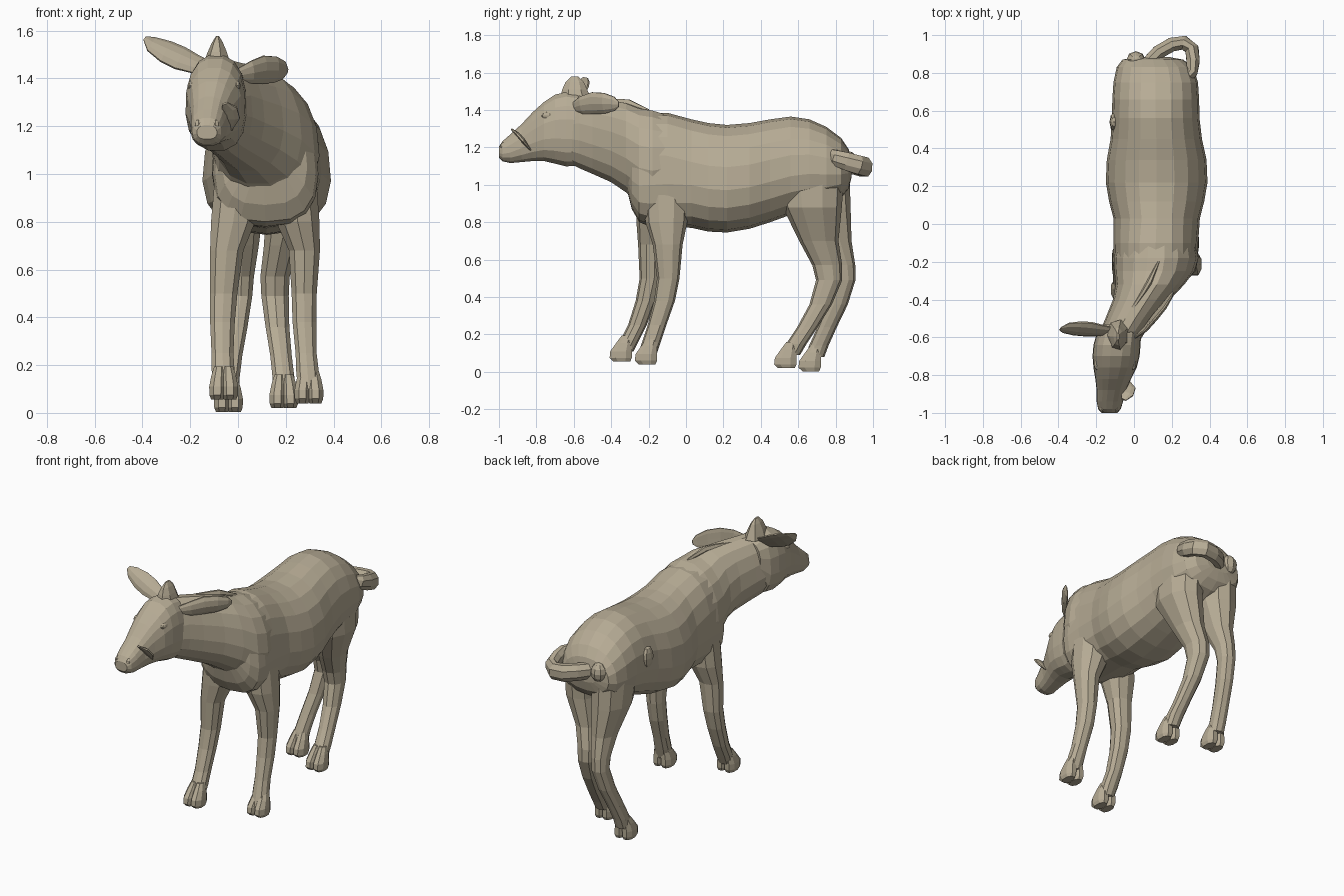
import bpy, bmesh, math
from mathutils import Vector as V

hide = bpy.data.materials.new("hide")
hide.diffuse_color = (.47, .41, .30, 1)


def loft(name, rings):
    """Skin a list of closed rings and cap both ends; flat shaded."""
    bm = bmesh.new()
    rows = [[bm.verts.new(p) for p in r] for r in rings]
    n = len(rows[0])
    for a, b in zip(rows, rows[1:]):
        for i in range(n):
            j = (i + 1) % n
            bm.faces.new((a[i], a[j], b[j], b[i]))
    bm.faces.new(rows[0])
    bm.faces.new(rows[-1])
    bmesh.ops.recalc_face_normals(bm, faces=bm.faces)
    me = bpy.data.meshes.new(name)
    bm.to_mesh(me)
    bm.free()
    me.materials.append(hide)
    ob = bpy.data.objects.new(name, me)
    bpy.context.collection.objects.link(ob)
    return ob


def ring(c, u, v, n, egg=0.0, power=1.0, cup=0.0):
    """Superellipse around c; egg narrows the +v end, cup bends the edges along v."""
    pts = []
    for i in range(n):
        a = 2 * math.pi * (i + 0.5) / n
        s, t = math.cos(a), math.sin(a)
        s = math.copysign(abs(s) ** power, s)
        t = math.copysign(abs(t) ** power, t)
        pts.append(c + u * s * (1 - egg * t) + v * (t + cup * s * s))
    return pts


def body_slices(name, rows, n, egg, power):
    """Rows: y, centre x, half width, top z, bottom z, optional own power (boxier when low)."""
    return loft(name, [ring(V((x, y, (t + b) / 2)), V((w, 0, 0)), V((0, 0, (t - b) / 2)), n, egg, *(p or [power]))
                       for y, x, w, t, b, *p in rows])


def leg_slices(name, rows, n=10):
    """Rows: x, y, z, half width in x, half depth in y."""
    return loft(name, [ring(V((x, y, z)), V((rx, 0, 0)), V((0, ry, 0)), n, 0, 0.9)
                       for x, y, z, rx, ry in rows])


def tube(name, rows, side, n=8, flat=1.0, cup=0.0):
    """Rows: x, y, z, half width along side; thickness is flat * width."""
    pts = [V(r[:3]) for r in rows]
    out = []
    for i, r in enumerate(rows):
        t = (pts[min(i + 1, len(pts) - 1)] - pts[max(i - 1, 0)]).normalized()
        u = V(side)
        u = (u - t * u.dot(t)).normalized()
        out.append(ring(pts[i], u * r[3], t.cross(u) * r[3] * flat, n, 0, 1, cup))
    return loft(name, out)


def ball(name, loc, scale, seg=10):
    bpy.ops.mesh.primitive_uv_sphere_add(segments=seg, ring_count=6, location=loc)
    ob = bpy.context.object
    ob.name, ob.scale = name, scale
    ob.data.materials.append(hide)
    return ob


# Torso with a boxy chest, neck and head
body_slices("torso", [
    (-.315, .11, .11, 1.25, .97, .8), (-.29, .112, .175, 1.29, .87, .75), (-.25, .115, .207, 1.34, .80, .72),
    (-.2, .115, .218, 1.38, .78, .74), (-.1, .115, .222, 1.385, .775, .8), (.03, .12, .227, 1.35, .77),
    (.12, .12, .25, 1.33, .75), (.22, .12, .267, 1.32, .745), (.34, .12, .262, 1.33, .765),
    (.45, .118, .24, 1.35, .80), (.56, .115, .23, 1.365, .84), (.66, .115, .228, 1.35, .87),
    (.75, .115, .222, 1.31, .89), (.83, .11, .20, 1.25, .93), (.87, .10, .16, 1.19, .98),
    (.885, .10, .08, 1.12, 1.04)], 18, .1, .88)
body_slices("neck", [
    (-.02, .12, .19, 1.35, .95), (-.18, .117, .222, 1.402, .87), (-.25, .108, .21, 1.412, .89),
    (-.32, .085, .18, 1.44, .955), (-.4, .04, .15, 1.455, 1.01), (-.5, -.02, .13, 1.47, 1.055),
    (-.57, -.06, .12, 1.48, 1.085), (-.64, -.085, .10, 1.45, 1.12)], 16, .12, .9)
body_slices("head", [
    (-.53, -.07, .09, 1.45, 1.2), (-.58, -.08, .118, 1.49, 1.10), (-.64, -.09, .125, 1.50, 1.095),
    (-.7, -.095, .125, 1.485, 1.11), (-.76, -.10, .115, 1.445, 1.125), (-.82, -.11, .095, 1.39, 1.125),
    (-.88, -.12, .078, 1.325, 1.12), (-.94, -.128, .07, 1.27, 1.115), (-.98, -.13, .06, 1.235, 1.125),
    (-1.0, -.13, .042, 1.205, 1.145)], 16, .05, .82)

# Crest on top of the head and ridge along the withers
leg_slices("head_crest", [(-.085, -.59, 1.46, .06, .085), (-.085, -.595, 1.51, .042, .068),
                          (-.085, -.595, 1.55, .024, .05), (-.085, -.595, 1.578, .006, .02)], 7)
tube("withers_ridge", [(-.03, -.48, 1.44, .02), (.05, -.36, 1.44, .022), (.08, -.31, 1.435, .025),
                       (.13, -.2, 1.395, .01)], (0, 0, 1), 6, .6)

# Ears: one raised sideways, one folded back
tube("right_ear", [(-.11, -.57, 1.445, .03), (-.18, -.57, 1.465, .05), (-.24, -.565, 1.49, .062),
                   (-.30, -.56, 1.517, .06), (-.36, -.555, 1.547, .042), (-.39, -.555, 1.57, .012)],
     (0, .55, .8), 10, .25, .7)
tube("left_ear", [(-.01, -.61, 1.41, .025), (.06, -.56, 1.425, .05), (.11, -.50, 1.435, .062),
                  (.16, -.44, 1.435, .058), (.195, -.385, 1.432, .04), (.207, -.36, 1.43, .014)],
     (.2, 0, 1), 10, .25, -.6)

# Face details
for side, name in ((-1, "right"), (1, "left")):
    ball(name + "_eye", (-.10 + side * .094, -.74, 1.37), (.018, .034, .02))
    ball(name + "_nostril", (-.13 + side * .036, -.975, 1.205), (.018, .02, .022), 8)
tube("mouth_leaf", [(-.055, -.93, 1.295, .015), (-.035, -.90, 1.27, .035), (-.025, -.87, 1.235, .035),
                    (-.035, -.83, 1.185, .012)], (1, 0, 0), 8, .35)

# Legs
leg_slices("front_left_leg", [
    (.215, -.1, 1.16, .08, .09), (.228, -.105, .97, .105, .125), (.25, -.105, .8, .095, .112),
    (.278, -.098, .68, .068, .08), (.277, -.095, .5, .055, .06), (.278, -.115, .38, .052, .056),
    (.285, -.155, .25, .046, .05), (.292, -.185, .16, .05, .05), (.297, -.205, .1, .045, .05)])
leg_slices("front_right_leg", [
    (.02, -.15, 1.16, .08, .09), (.002, -.165, .97, .105, .105), (-.02, -.17, .8, .097, .095),
    (-.047, -.188, .68, .073, .068), (-.06, -.19, .5, .06, .058), (-.065, -.215, .38, .054, .054),
    (-.065, -.26, .25, .048, .05), (-.062, -.30, .17, .05, .05), (-.06, -.33, .11, .045, .05)])
leg_slices("hind_left_leg", [
    (.215, .68, 1.2, .09, .13), (.222, .67, 1.04, .11, .175), (.222, .675, .88, .108, .158),
    (.18, .71, .7, .075, .105), (.155, .755, .57, .064, .08), (.155, .765, .49, .06, .07),
    (.165, .72, .36, .052, .06), (.18, .65, .24, .047, .055), (.19, .59, .15, .048, .055),
    (.192, .56, .09, .045, .05)])
leg_slices("hind_right_leg", [
    (.015, .70, 1.2, .09, .13), (.005, .71, 1.04, .11, .165), (.008, .735, .88, .107, .145),
    (.02, .79, .7, .07, .095), (.015, .84, .57, .054, .065), (.012, .85, .49, .05, .056),
    (-.005, .81, .36, .047, .055), (-.025, .755, .24, .045, .052), (-.038, .71, .14, .046, .052),
    (-.04, .69, .08, .045, .05)])

# Hip knob
ball("hip_knob", (-.105, .54, 1.12), (.025, .05, .07), 8)

# Cloven feet: two sloping toes each
for name, x, y, z in (("front_left", .297, -.21, .04), ("front_right", -.06, -.345, .055),
                      ("hind_left", .192, .535, .02), ("hind_right", -.04, .665, .003)):
    for side, toe in ((-1, "toe_a"), (1, "toe_b")):
        tx = x + side * .027
        leg_slices(f"{name}_{toe}", [
            (tx - side * .008, y + .03, z + .14, .022, .03), (tx - side * .004, y + .014, z + .1, .031, .045),
            (tx, y - .002, z + .055, .036, .062), (tx, y - .004, z + .02, .035, .064),
            (tx, y + .002, z, .027, .048)], 8)

# Curled tail, with a small stub at its root
tube("tail", [(.07, .85, 1.11, .05), (.13, .91, 1.105, .055), (.2, .95, 1.095, .056),
              (.265, .96, 1.095, .055), (.307, .925, 1.105, .054), (.313, .86, 1.125, .052),
              (.305, .80, 1.145, .045), (.27, .765, 1.165, .03)], (0, 0, 1), 8, .72)
ball("tail_root", (.01, .87, 1.12), (.05, .045, .06), 8)
